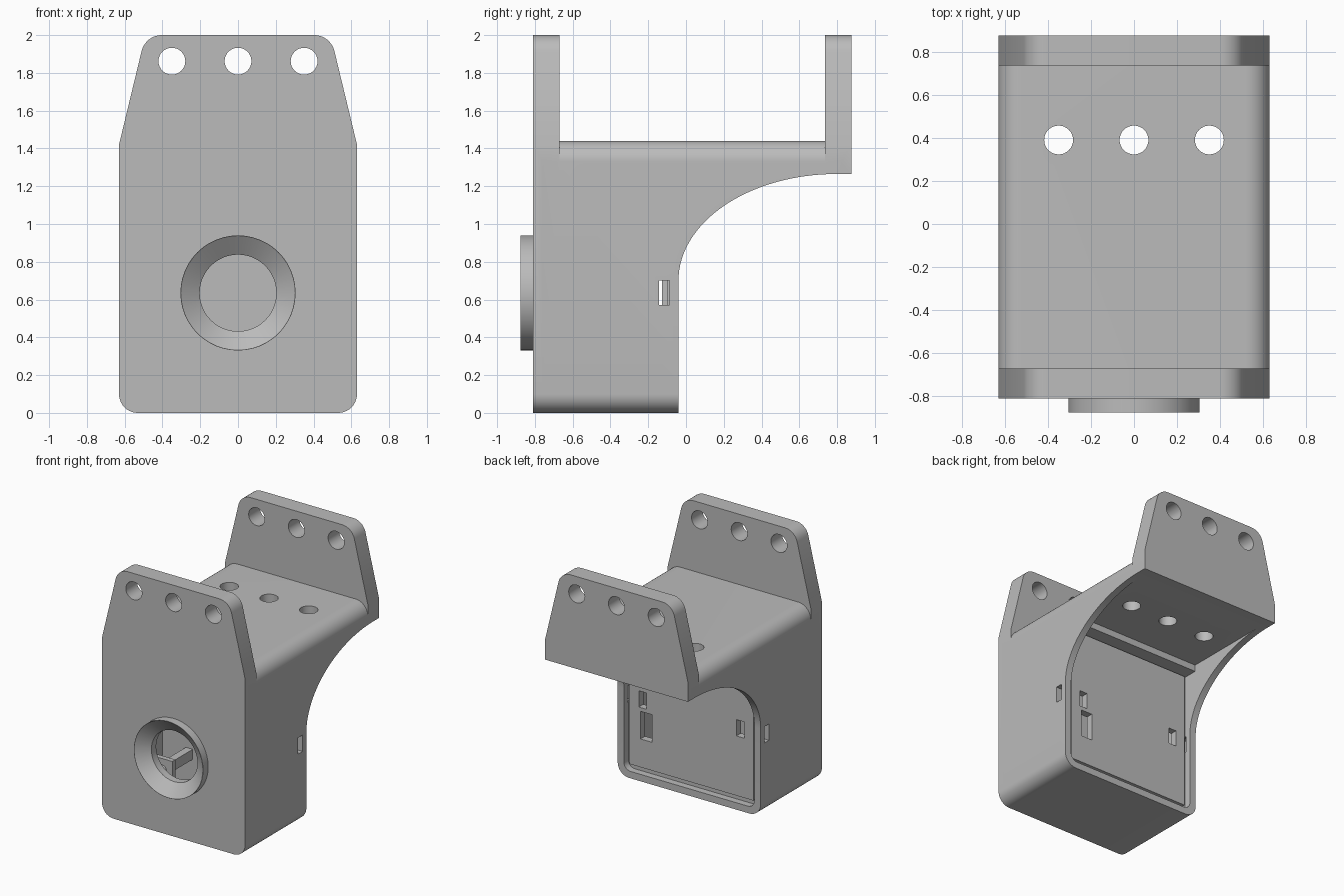
import bpy, math
from mathutils import Vector

cube = bpy.data.objects.get("Cube")
if cube:
    bpy.data.objects.remove(cube, do_unlink=True)

grey = bpy.data.materials.new("plain_grey")
grey.use_nodes = True
grey.diffuse_color = (0.5, 0.5, 0.5, 1)
grey.node_tree.nodes["Principled BSDF"].inputs["Base Color"].default_value = (0.5, 0.5, 0.5, 1)


def rounded(points, segments=10):
    """Outline from (u, v, corner radius) entries."""
    out = []
    for i, (u, v, r) in enumerate(points):
        p = Vector((u, v))
        if r == 0:
            out.append(p)
            continue
        a = (Vector(points[i - 1][:2]) - p).normalized()
        b = (Vector(points[(i + 1) % len(points)][:2]) - p).normalized()
        half = a.angle(b) / 2
        centre = p + (a + b).normalized() * r / math.sin(half)
        start = p + a * r / math.tan(half) - centre
        end = p + b * r / math.tan(half) - centre
        sweep = start.angle(end)
        for k in range(segments + 1):
            t = k / segments
            out.append(centre + (start * math.sin((1 - t) * sweep)
                                 + end * math.sin(t * sweep)) / math.sin(sweep))
    return out


def prism(name, outline, axis, lo, hi):
    """Extrude an outline along x (outline is y,z) or along y (outline is x,z)."""
    n = len(outline)
    place = (lambda w, p: (w, p[0], p[1])) if axis == "x" else (lambda w, p: (p[0], w, p[1]))
    verts = [place(w, p) for w in (lo, hi) for p in outline]
    faces = [list(range(n)), list(range(2 * n - 1, n - 1, -1))]
    faces += [[(i + 1) % n, i, n + i, n + (i + 1) % n] for i in range(n)]
    return finish(name, verts, faces)


def finish(name, verts, faces):
    mesh = bpy.data.meshes.new(name)
    mesh.from_pydata(verts, [], faces)
    obj = bpy.data.objects.new(name, mesh)
    bpy.context.collection.objects.link(obj)
    mesh.materials.append(grey)
    bpy.context.view_layer.objects.active = obj
    bpy.ops.object.select_all(action="DESELECT")
    obj.select_set(True)
    bpy.ops.object.mode_set(mode="EDIT")
    bpy.ops.mesh.select_all(action="SELECT")
    bpy.ops.mesh.normals_make_consistent(inside=False)
    bpy.ops.object.mode_set(mode="OBJECT")
    return obj


def box(name, x, y, z):
    outline = [(x[0], z[0]), (x[1], z[0]), (x[1], z[1]), (x[0], z[1])]
    return prism(name, outline, "y", *y)


def lathe(name, profile, centre, axis="y", n=48):
    """Capped solid of revolution; profile entries are (radius, distance along axis)."""
    verts = []
    for r, w in profile:
        for k in range(n):
            a = math.tau * k / n
            u, v = centre[0] + r * math.cos(a), centre[1] + r * math.sin(a)
            verts.append((u, w, v) if axis == "y" else (u, v, w))
    last = (len(profile) - 1) * n
    faces = [list(range(n)), list(range(last, last + n))]
    for j in range(len(profile) - 1):
        faces += [[j * n + k, j * n + (k + 1) % n, (j + 1) * n + (k + 1) % n, (j + 1) * n + k]
                  for k in range(n)]
    return finish(name, verts, faces)


def boolean(target, tool, operation="DIFFERENCE"):
    mod = target.modifiers.new(operation.lower(), "BOOLEAN")
    mod.operation, mod.object, mod.solver = operation, tool, "EXACT"
    bpy.context.view_layer.objects.active = target
    bpy.ops.object.modifier_apply(modifier=mod.name)
    bpy.data.objects.remove(tool, do_unlink=True)


def smooth(obj):
    bpy.ops.object.select_all(action="DESELECT")
    obj.select_set(True)
    bpy.context.view_layer.objects.active = obj
    bpy.ops.object.shade_smooth_by_angle(angle=math.radians(30))


FRONT, BACK, HALF, CEILING = -0.81, 0.875, 0.63, 1.265

# Main housing with rounded long edges, swept underside and hollow inside
housing = prism("housing", rounded([(-HALF, 0, .1), (HALF, 0, .1),
                                    (HALF, 1.44, .11), (-HALF, 1.44, .11)]),
                "y", FRONT + .05, BACK - .05)

# Upright mounting plates
shoulders = [(HALF, 1.42, 0), (.49, 2, .11), (-.49, 2, .11), (-HALF, 1.42, 0)]
front_plate = prism("front_plate", rounded([(-HALF, 0, .1), (HALF, 0, .1)] + shoulders),
                    "y", FRONT, FRONT + .14)
back_plate = prism("back_plate", rounded([(-HALF, CEILING, 0), (HALF, CEILING, 0)] + shoulders),
                   "y", BACK - .14, BACK)

arch = [(.84 * -math.cos(t) + .80, .70 + (CEILING - .70) * math.sin(t))
        for t in [math.pi / 2 * k / 32 for k in range(33)]]
boolean(housing, prism("arch_cutter", [(-.04, -.5)] + arch + [(1.2, CEILING), (1.2, -.5)],
                       "x", -1, 1))
boolean(housing, front_plate, "UNION")
boolean(housing, back_plate, "UNION")

# Front ring, flared into a round opening
boolean(housing, lathe("ring", [(.305, -.875), (.305, -.78)], (0, .635)), "UNION")

# Cavity below the deck, with a small lip above the rear panel
boolean(housing, prism("cavity_cutter", rounded([(-.575, .055, .06), (.575, .055, .06),
                                                 (.575, 1.21, 0), (-.575, 1.21, 0)]),
                       "y", FRONT + .07, .1))
boolean(housing, box("deck_cutter", (-.575, .575), (.02, .80), (.5, CEILING - .002)))
boolean(housing, lathe("flare_cutter", [(.31, -.88), (.203, -.80), (.203, -.6)], (0, .635)))

# Fixing holes through plates and deck, clip slots through the side walls
for x in (-.35, 0, .35):
    boolean(housing, lathe("plate_hole_cutter", [(.071, -1), (.071, 1)], (x, 1.862), n=32))
    boolean(housing, lathe("deck_hole_cutter", [(.067, 1), (.067, 1.6)], (x, .39), "z", n=32))
boolean(housing, box("clip_slot_cutter", (-1, 1), (-.143, -.088), (.57, .70)))
smooth(housing)

# Rear panel: flange plus raised face, pierced by clip windows and a cable window
panel = box("rear_panel", (-.575, .575), (-.127, -.095), (.055, 1.21))
boolean(panel, box("raised_face", (-.545, .545), (-.11, -.07), (.095, 1.195)), "UNION")
for name, x, z, w, h in (("left_window", .43, .635, .035, .065),
                         ("right_window", -.43, .635, .035, .065),
                         ("cable_window", .40, .43, .05, .11)):
    boolean(panel, box(name, (x - w, x + w), (-.3, .3), (z - h, z + h)))

# Inner bracket behind the opening
box("bracket_arm", (-.37, -.31), (-.44, -.12), (.27, .35))
box("bracket_plate", (-.43, -.25), (-.47, -.43), (.22, .40))
smooth(lathe("bracket_pin", [(.04, -.62), (.04, -.46)], (-.34, .31), n=24))
